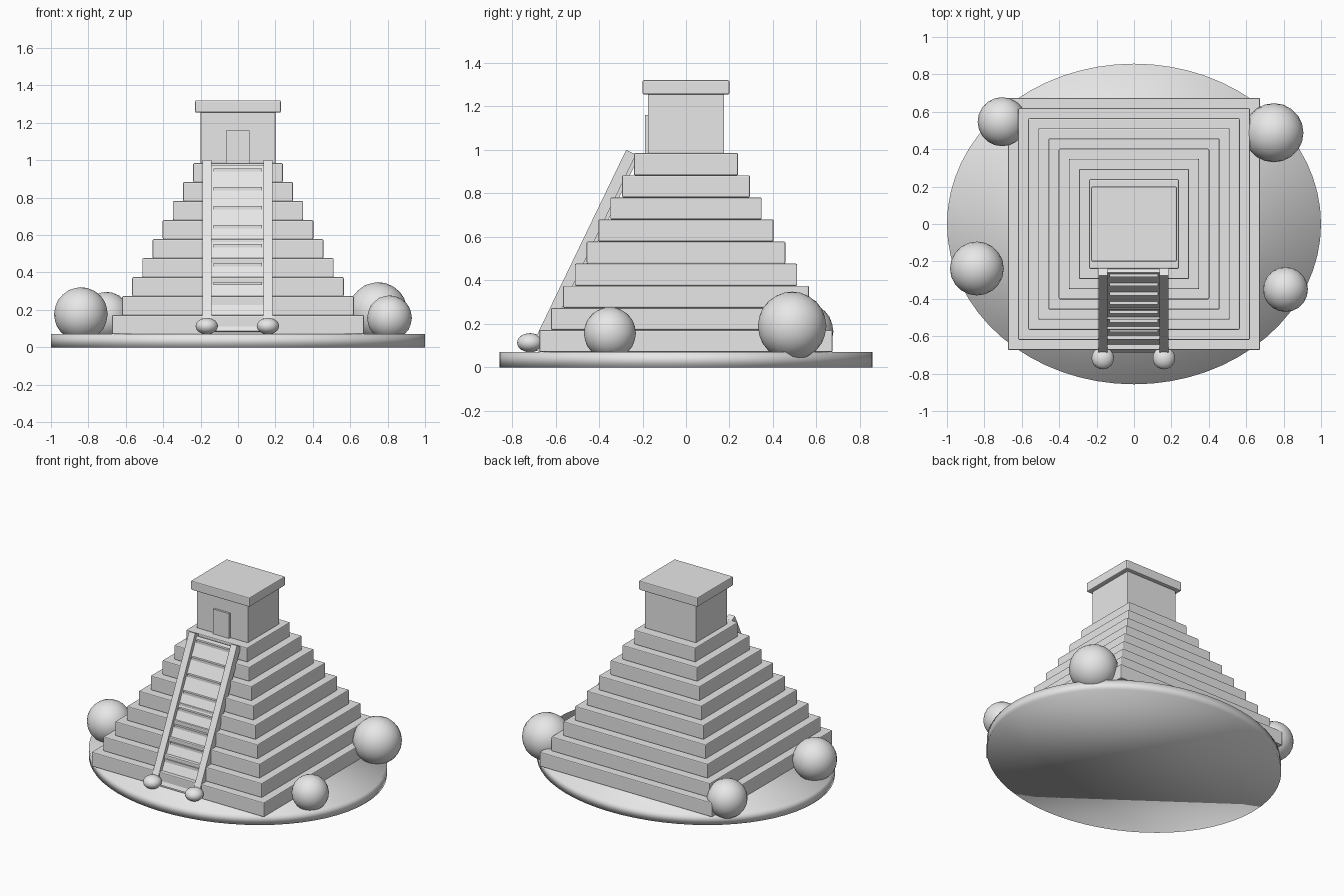
import bpy
import math
from mathutils import Vector

if "Cube" in bpy.data.objects:
    bpy.data.objects.remove(bpy.data.objects["Cube"])

stone = bpy.data.materials.new("pale_stone")
stone.diffuse_color = (0.8, 0.8, 0.8, 1)
stone.use_nodes = True
stone.node_tree.nodes["Principled BSDF"].inputs["Base Color"].default_value = stone.diffuse_color


def finish(name, bevel=0.0):
    ob = bpy.context.object
    ob.name = name
    ob.data.materials.append(stone)
    if bevel:
        mod = ob.modifiers.new("soft_edges", 'BEVEL')
        mod.width = bevel
        mod.segments = 2
    return ob


def box(name, lo, hi, bevel=0.0):
    """Axis-aligned box between two corners."""
    lo, hi = Vector(lo), Vector(hi)
    bpy.ops.mesh.primitive_cube_add(size=1, location=(lo + hi) / 2)
    bpy.context.object.scale = hi - lo
    bpy.ops.object.transform_apply(location=False, rotation=False, scale=True)
    return finish(name, bevel)


def ball(name, centre, radii, subdivisions=3):
    bpy.ops.mesh.primitive_ico_sphere_add(subdivisions=subdivisions, radius=1, location=centre)
    bpy.context.object.scale = radii
    bpy.ops.object.transform_apply(location=False, rotation=False, scale=True)
    bpy.ops.object.shade_smooth()
    return finish(name)


# Oval ground slab
bpy.ops.mesh.primitive_cylinder_add(vertices=64, radius=1, depth=0.07, location=(0, 0, 0.035))
bpy.context.object.scale = (1, 0.857, 1)
bpy.ops.object.transform_apply(location=False, rotation=False, scale=True)
bpy.ops.object.shade_smooth()
finish("ground_slab")

# Nine stepped tiers
TIERS, BASE, RISE = 9, 0.07, 0.1016
for i in range(TIERS):
    h = 0.674 - 0.0543 * i
    z = BASE + RISE * i
    box(f"tier_{i + 1}", (-h, -h, z), (h, h, z + RISE), 0.006)

# Temple, roof and door
TOP = BASE + RISE * TIERS
box("temple", (-0.2, -0.175, TOP), (0.2, 0.175, 1.255), 0.003)
box("temple_roof", (-0.229, -0.2, 1.255), (0.229, 0.2, 1.32), 0.006)
box("temple_door", (-0.063, -0.189, TOP), (0.062, -0.17, 1.16))

# Stairway: two rails, a recessed ramp and narrow treads, all on one slope
HEAD = Vector((0, -0.275, 1.0))
SLOPE = Vector((0, -0.4, -0.83)).normalized()
INWARD = Vector((0, -SLOPE.z, SLOPE.y))
TILT = -math.atan2(0.4, 0.83)


def sloped(name, x0, x1, start, length, recess, thick):
    """Box lying along the stair slope, its outer face set back by recess."""
    centre = HEAD + SLOPE * (start + length / 2) + INWARD * (recess + thick / 2)
    bpy.ops.mesh.primitive_cube_add(size=1, location=((x0 + x1) / 2, centre.y, centre.z),
                                    rotation=(TILT, 0, 0))
    bpy.context.object.scale = (x1 - x0, thick, length)
    return finish(name)


sloped("left_rail", -0.19, -0.142, 0, 1.01, 0, 0.05)
sloped("right_rail", 0.137, 0.185, 0, 1.01, 0, 0.05)
sloped("stair_ramp", -0.145, 0.14, 0.015, 0.985, 0.026, 0.04)
for i in range(9):
    z = 0.957 - 0.1012 * i
    y = HEAD.y + (HEAD.z - z) * SLOPE.y / -SLOPE.z
    box(f"stair_tread_{i + 1}", (-0.13, y + 0.012, z - 0.018), (0.128, y + 0.06, z))

# Small stones at the foot of the stairs
for side, x in (("left", -0.167), ("right", 0.16)):
    ball(f"{side}_foot_stone", (x, -0.717, 0.113), (0.06, 0.06, 0.044))

# Round bushes around the pyramid
for name, x, y, z, r in (
    ("left_front_bush", -0.84, -0.238, 0.177, 0.144),
    ("left_back_bush", -0.705, 0.547, 0.165, 0.131),
    ("right_back_bush", 0.748, 0.488, 0.19, 0.158),
    ("right_front_bush", 0.81, -0.35, 0.157, 0.12),
):
    ball(name, (x, y, z), (r, r, r))
